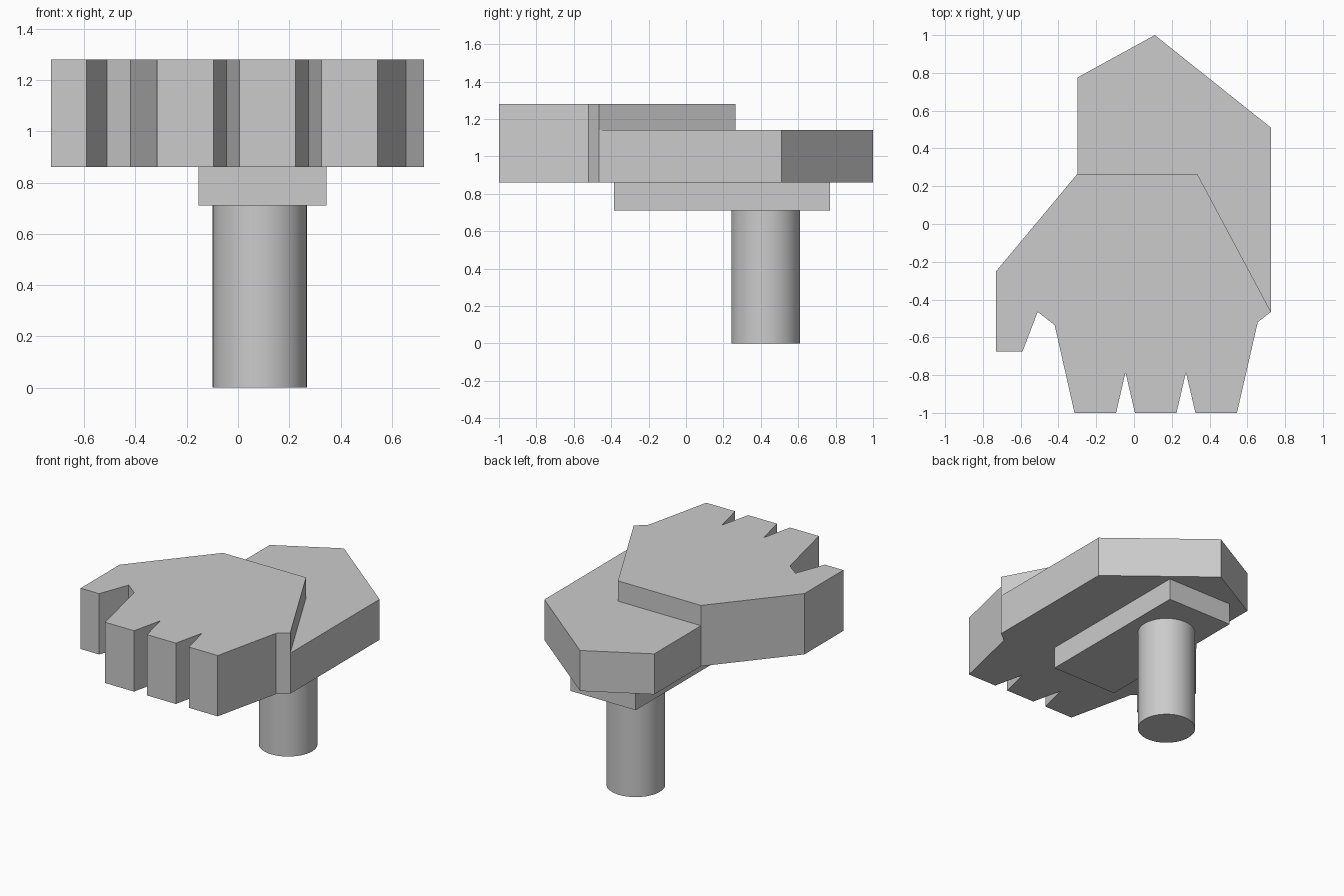
import bpy
import bmesh
import math

cube = bpy.data.objects.get("Cube")
if cube:
    bpy.data.objects.remove(cube, do_unlink=True)

grey = bpy.data.materials.new("light grey")
grey.use_nodes = True
grey.diffuse_color = (0.6, 0.6, 0.6, 1)
grey.node_tree.nodes["Principled BSDF"].inputs["Base Color"].default_value = (0.6, 0.6, 0.6, 1)


def finish(bm, name):
    bmesh.ops.recalc_face_normals(bm, faces=bm.faces[:])
    mesh = bpy.data.meshes.new(name)
    bm.to_mesh(mesh)
    bm.free()
    mesh.materials.append(grey)
    obj = bpy.data.objects.new(name, mesh)
    bpy.context.collection.objects.link(obj)
    return obj


def prism(name, outline, bottom, top):
    bm = bmesh.new()
    face = bm.faces.new([bm.verts.new((x, y, bottom)) for x, y in outline])
    up = bmesh.ops.extrude_face_region(bm, geom=[face], use_keep_orig=True)["geom"]
    for v in up:
        if isinstance(v, bmesh.types.BMVert):
            v.co.z = top
    return finish(bm, name)


BASE, STEP, TOP = 0.86, 1.14, 1.28
inner_edge = [(-0.30, 0.265), (0.335, 0.265), (0.725, -0.465)]

# Thick front half: thumb and three fingers with notches between them
thumb = [(-0.73, -0.25), (-0.73, -0.675), (-0.59, -0.675), (-0.51, -0.465), (-0.42, -0.535)]
fingers = []
for i in range(3):
    x = -0.315 + 0.32 * i
    fingers += [(x, -1), (x + 0.22, -1)]
    if i < 2:
        fingers.append((x + 0.27, -0.785))
prism("hand_front", inner_edge[:1] + thumb + fingers + [(0.655, -0.52)]
      + inner_edge[:0:-1], BASE, TOP)

# Thinner rear half, stepped down behind the fingers
prism("hand_back", inner_edge + [(0.725, 0.51), (0.11, 1.0), (-0.30, 0.775)], BASE, STEP)

# Rectangular mounting plate underneath
prism("mounting_plate", [(-0.155, -0.385), (0.345, -0.385), (0.345, 0.77), (-0.155, 0.77)],
      0.71, BASE)

# Round post
bpy.ops.mesh.primitive_cylinder_add(vertices=48, radius=0.184, depth=0.71,
                                    location=(0.085, 0.426, 0.355))
post = bpy.context.object
post.name = "post"
post.data.materials.append(grey)
bpy.ops.object.shade_smooth_by_angle(angle=math.radians(30))
